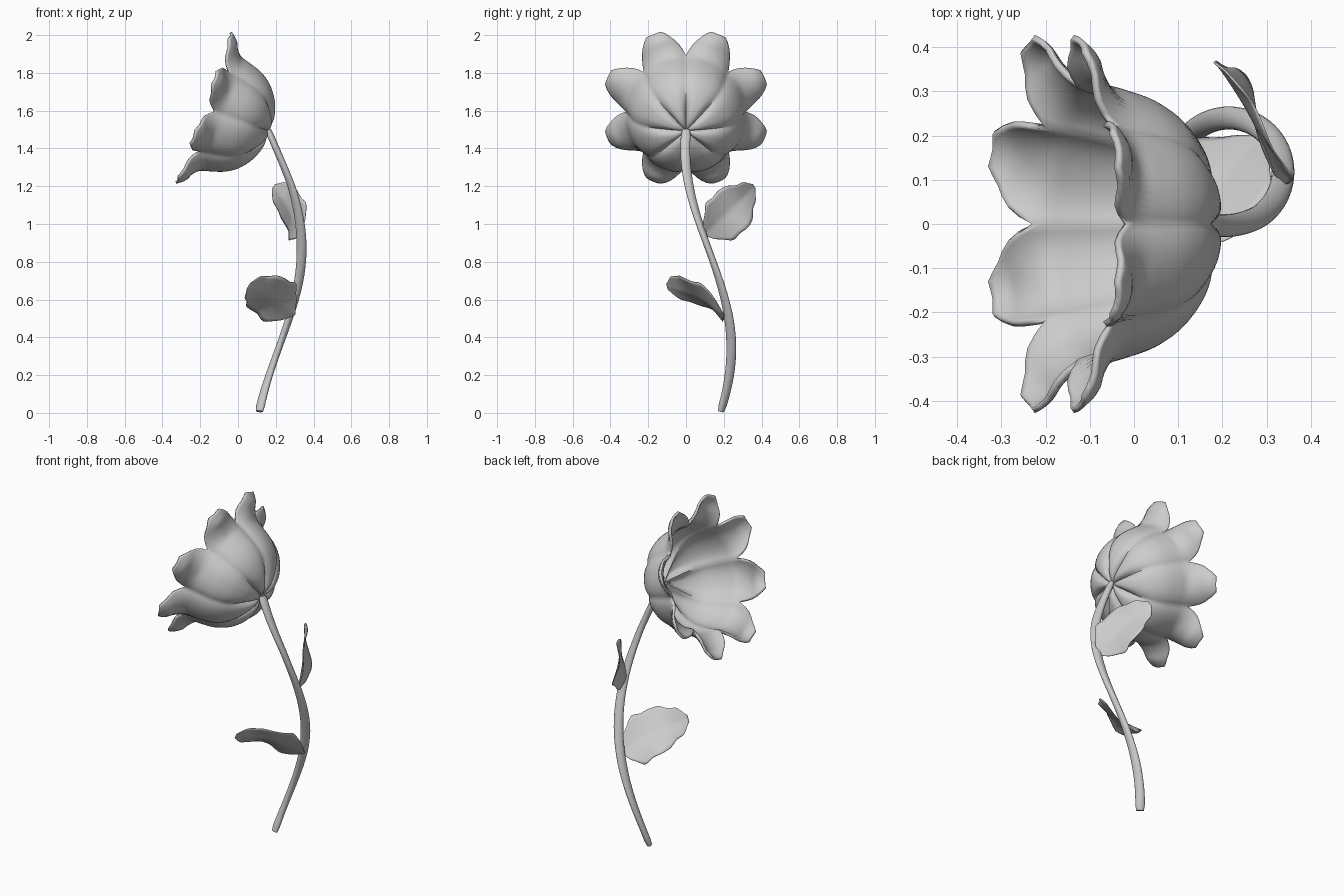
import bpy, bmesh, math
from mathutils import Vector

if "Cube" in bpy.data.objects:
    bpy.data.objects.remove(bpy.data.objects["Cube"])


def sample(pts, t):
    """Catmull-Rom sample of a point list, t in 0..1."""
    p = [Vector(q) for q in pts]
    f = min(max(t, 0), 1) * (len(p) - 1)
    i = min(int(f), len(p) - 2)
    f -= i
    a, b, c, d = p[max(i - 1, 0)], p[i], p[i + 1], p[min(i + 2, len(p) - 1)]
    return 0.5 * (2 * b + (c - a) * f + (2 * a - 5 * b + 4 * c - d) * f * f
                  + (3 * b - a - 3 * c + d) * f ** 3)


def grid_object(name, rows, closed, thickness=0, offset=0, caps=False):
    """Skin rows of points into a smooth-shaded mesh."""
    bm = bmesh.new()
    vs = [[bm.verts.new(p) for p in r] for r in rows]
    n = len(rows[0])
    for r0, r1 in zip(vs, vs[1:]):
        for j in range(n if closed else n - 1):
            k = (j + 1) % n
            bm.faces.new((r0[j], r0[k], r1[k], r1[j]))
    if caps:
        bm.faces.new(vs[0])
        bm.faces.new(vs[-1])
    bmesh.ops.remove_doubles(bm, verts=bm.verts, dist=1e-5)
    bmesh.ops.recalc_face_normals(bm, faces=bm.faces)
    me = bpy.data.meshes.new(name)
    bm.to_mesh(me)
    bm.free()
    ob = bpy.data.objects.new(name, me)
    bpy.context.collection.objects.link(ob)
    if thickness:
        m = ob.modifiers.new("thickness", 'SOLIDIFY')
        m.thickness, m.offset = thickness, offset
    bpy.ops.object.select_all(action='DESELECT')
    ob.select_set(True)
    bpy.context.view_layer.objects.active = ob
    bpy.ops.object.shade_smooth_by_angle(angle=math.radians(50))
    return ob


# Stem: helix with an oval section, widest in the radial direction
def helix(z):
    a = math.radians(148 - 170 * z)
    radial = Vector((math.cos(a), math.sin(a), 0))
    return Vector((0.215, 0.118, z)) + radial * 0.122, radial


rows = []
for i in range(49):
    z = 0.008 + 1.49 * i / 48
    c, radial = helix(z)
    tangent = (helix(z + 0.01)[0] - helix(z - 0.01)[0]).normalized()
    side = tangent.cross(radial)
    c.x -= 0.02 * max(0, (z - 1.2) / 0.3)
    k = 0.8 if i in (0, 48) else 1
    rows.append([c + radial * (0.026 * k * math.cos(t)) + side * (0.018 * k * math.sin(t))
                 for t in (math.tau * j / 16 for j in range(16))])
grid_object("stem", rows, True, caps=True)

# Blossom: eight-petal fluted cup leaning up from -x, petals flaring at the rim
BASE = Vector((0.165, 0, 1.49))
TILT = math.radians(20)
AXIS = Vector((-math.cos(TILT), 0, math.sin(TILT)))
UP = Vector((math.sin(TILT), 0, math.cos(TILT)))
SIDE = Vector((0, 1, 0))
# profile points: radius, height along the axis
PROFILE = [(0.001, 0.02), (0.05, 0.0), (0.11, 0.005), (0.18, 0.033), (0.245, 0.085), (0.288, 0.15),
           (0.312, 0.22), (0.328, 0.268), (0.37, 0.302), (0.415, 0.322), (0.45, 0.36)]
STEPS, PER = 36, 16
rows = []
for i in range(STEPS + 1):
    row = []
    for j in range(8 * PER):
        u = ((j % PER) / PER) * 2 - 1
        au = abs(u)
        reach = 1 - max(0, au - 0.22) / 0.78
        s = (i / STEPS) * (0.72 + 0.28 * reach)
        p = sample([(r, h, 0) for r, h in PROFILE], s)
        r, h = p.x, p.y
        groove = au ** 3
        flare = max(0, (s - 0.66) / 0.34)
        r *= 1 - 0.05 * groove * min(1, s * 3)
        h += 0.028 * groove * math.exp(-((s - 0.2) / 0.16) ** 2) * min(1, s * 10)
        h += 0.16 * flare * u * u
        a = math.tau * (j / PER) / 8
        row.append(BASE + AXIS * h + (UP * math.cos(a) + SIDE * math.sin(a)) * r)
    rows.append(row)
blossom = grid_object("blossom", rows, True, 0.014, -1)


# Leaves: lobed blades with a creased midrib
def leaf(name, root, tip, across, width, bend, wave):
    root, tip, across = Vector(root), Vector(tip), Vector(across).normalized()
    normal = (tip - root).cross(across).normalized()
    outline = [(0.05, 0, 0), (0.55, 0, 0), (0.9, 0, 0), (1.0, 0, 0), (0.93, 0, 0),
               (0.98, 0, 0), (0.66, 0, 0), (0.55, 0, 0), (0.12, 0, 0)]
    rows = []
    for i in range(33):
        t = i / 32
        w = sample(outline, t).x * width * (1 + 0.05 * math.sin(t * 28))
        row = []
        for j in range(13):
            v = j / 6 - 1
            lift = bend * math.sin(math.pi * t) + 0.022 * abs(v) * math.sin(math.pi * t)
            lift += wave * v * math.sin(t * 9)
            row.append(root.lerp(tip, t) + across * (w * v) + normal * lift)
        rows.append(row)
    grid_object(name, rows, False, 0.004)


leaf("lower_leaf", (0.30, 0.2, 0.52), (0.055, -0.10, 0.67), (0.6, -0.42, 0.62), 0.145, 0.02, 0.015)
leaf("upper_leaf", (0.33, 0.09, 0.94), (0.19, 0.36, 1.20), (0.3, -0.58, 0.76), 0.13, 0.012, 0.012)
